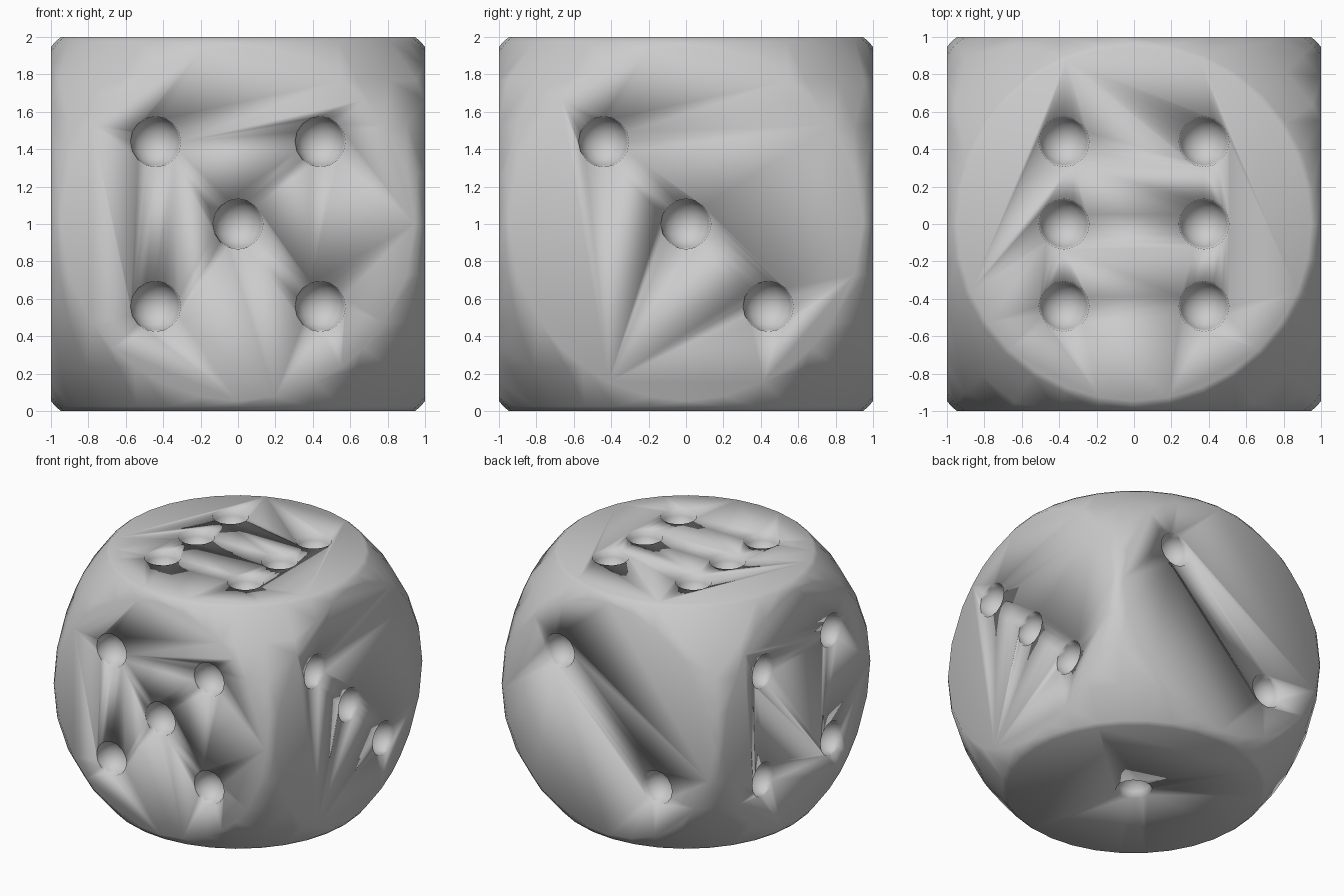
import bpy
from mathutils import Vector

cube = bpy.data.objects.get("Cube")
if cube:
    bpy.data.objects.remove(cube, do_unlink=True)

BALL_RADIUS = 1.38
PIP_RADIUS = 0.135
SPREAD = 0.44      # pip distance from a face centre
CENTRE = Vector((0, 0, 1))

grey = bpy.data.materials.new("plain grey")
grey.use_nodes = True
grey.diffuse_color = (0.6, 0.6, 0.6, 1)
grey.node_tree.nodes["Principled BSDF"].inputs["Base Color"].default_value = grey.diffuse_color


def ball(name, radius, location, segments):
    bpy.ops.mesh.primitive_uv_sphere_add(
        segments=segments, ring_count=segments // 2, radius=radius, location=location)
    obj = bpy.context.object
    obj.name = name
    obj.data.materials.append(grey)
    return obj


def cut(body, cutter, operation):
    """Apply a boolean, then drop the cutter."""
    mod = body.modifiers.new("cut", 'BOOLEAN')
    mod.operation = operation
    mod.solver = 'EXACT'
    mod.object = cutter
    bpy.context.view_layer.objects.active = body
    bpy.ops.object.modifier_apply(modifier=mod.name)
    bpy.data.objects.remove(cutter, do_unlink=True)


# Body: a cube whose corners are rounded by a ball
bpy.ops.mesh.primitive_cube_add(size=2, location=CENTRE)
body = bpy.context.object
body.name = "die_body"
body.data.materials.append(grey)
cut(body, ball("rounding_ball", BALL_RADIUS, CENTRE, 32), 'INTERSECT')

# Pip layouts in face units
one = [(0, 0)]
falling = [(-1, 1), (1, -1)]
rising = [(-1, -1), (1, 1)]
four = falling + rising
six = [(side * 0.85, row) for side in (-1, 1) for row in (-1, 0, 1)]

# Each face: outward, across and up directions, then its pips
X, Y, Z = Vector((1, 0, 0)), Vector((0, 1, 0)), Vector((0, 0, 1))
faces = [
    (-Y, X, Z, four + one),
    (Y, X, Z, rising),
    (X, Y, Z, falling + one),
    (-X, Y, Z, four),
    (Z, X, Y, six),
    (-Z, X, Y, one),
]

# Pips: round hollows sunk into every face
for out, across, up, pips in faces:
    for u, v in pips:
        place = CENTRE + out + (across * u + up * v) * SPREAD
        cut(body, ball("pip_cutter", PIP_RADIUS, place, 16), 'DIFFERENCE')

# Smooth all over, with no sharp edges
bpy.ops.object.select_all(action='DESELECT')
body.select_set(True)
bpy.context.view_layer.objects.active = body
bpy.ops.object.shade_smooth()
